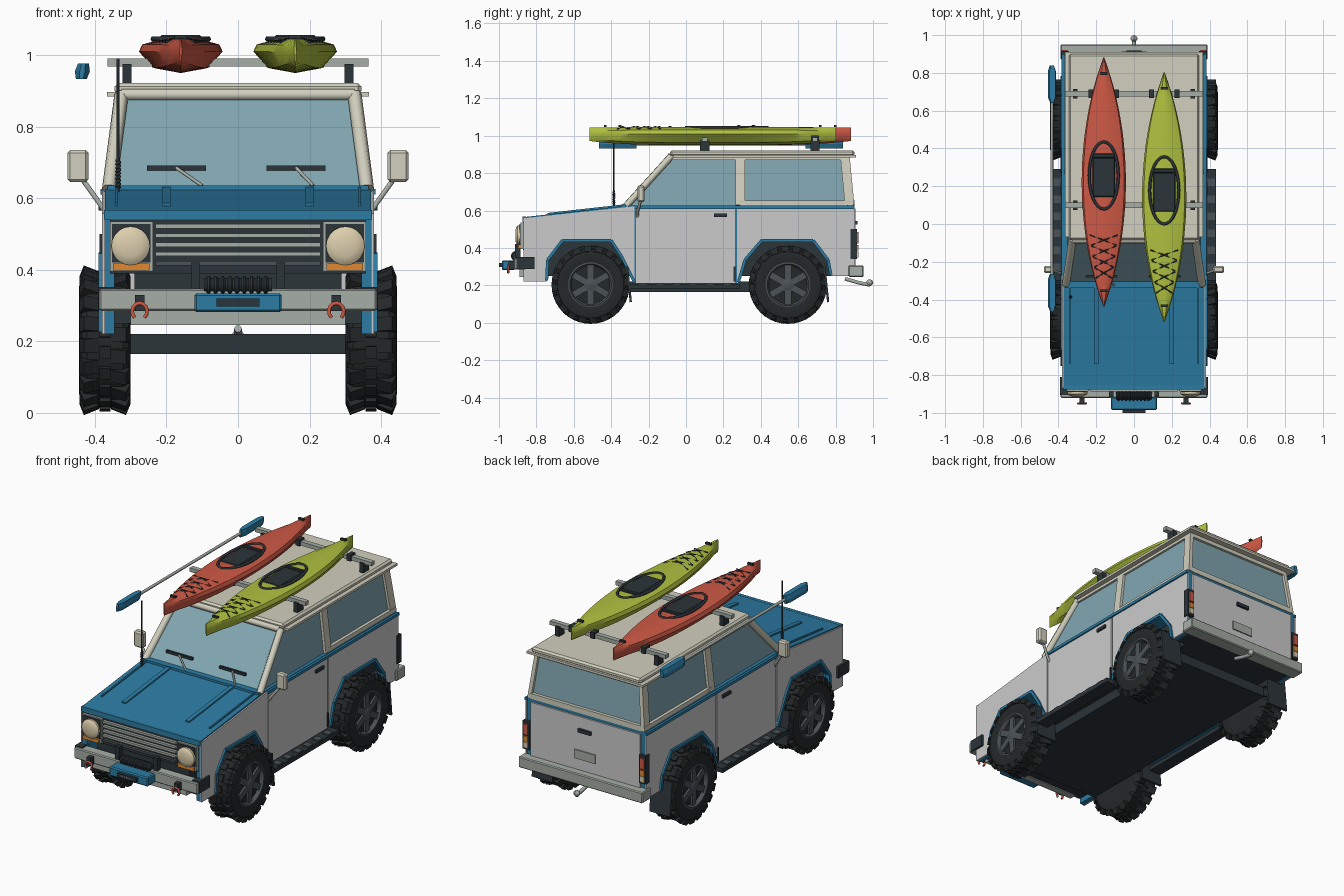
import bpy, bmesh, math
from mathutils import Vector, Matrix

if "Cube" in bpy.data.objects:
    bpy.data.objects.remove(bpy.data.objects["Cube"])

def mat(name, r, g, b):
    m = bpy.data.materials.new(name)
    m.diffuse_color = (r, g, b, 1)
    m.use_nodes = True
    m.node_tree.nodes["Principled BSDF"].inputs["Base Color"].default_value = m.diffuse_color
    return m

BLUE = mat("blue", .025, .2, .37); CREAM = mat("cream", .64, .63, .52); GLASS = mat("glass", .22, .38, .44)
DARK = mat("dark", .025, .035, .042); TYRE = mat("tyre", .018, .021, .022); RIM = mat("rim", .07, .085, .095)
STEEL = mat("steel", .38, .42, .38); RED = mat("red", .62, .1, .06); LIME = mat("lime", .43, .53, .05)
LAMP = mat("lamp", .72, .62, .42); AMBER = mat("amber", .75, .25, .03)

def finish(name, bm, m=None, smooth=False):
    bmesh.ops.recalc_face_normals(bm, faces=bm.faces)
    me = bpy.data.meshes.new(name)
    bm.to_mesh(me); bm.free()
    ob = bpy.data.objects.new(name, me)
    bpy.context.collection.objects.link(ob)
    if m: me.materials.append(m)
    if smooth:
        bpy.ops.object.select_all(action='DESELECT')
        ob.select_set(True); bpy.context.view_layer.objects.active = ob
        bpy.ops.object.shade_smooth_by_angle(angle=math.radians(35))
    return ob

def box(name, x, y, z, m=None, bev=0):
    bm = bmesh.new()
    c = [(a[0] + a[1]) / 2 for a in (x, y, z)]; s = [abs(a[1] - a[0]) for a in (x, y, z)]
    bmesh.ops.create_cube(bm, size=1, matrix=Matrix.Translation(c) @ Matrix.Diagonal((*s, 1)))
    if bev: bmesh.ops.bevel(bm, geom=bm.edges[:], offset=bev, segments=1, affect='EDGES')
    return finish(name, bm, m)

def bar_in(bm, p, q, w, h):
    p, q = Vector(p), Vector(q)
    d = (q - p).normalized()
    ref = Vector((0, 1, 0)) if abs(d.x) > .9 else Vector((1, 0, 0))
    x = (ref - d * ref.dot(d)).normalized(); y = d.cross(x)
    M = Matrix((x * w, y * h, d * (q - p).length)).transposed().to_4x4()
    bmesh.ops.create_cube(bm, size=1, matrix=Matrix.Translation((p + q) / 2) @ M)

def bars(name, segs, w, h, m=None):
    bm = bmesh.new()
    for p, q in segs: bar_in(bm, p, q, w, h)
    return finish(name, bm, m)

def loft(name, rings, m=None, smooth=False, caps=True, close=False):
    bm = bmesh.new()
    vs = [[bm.verts.new(p) for p in r] for r in rings]
    n = len(vs[0])
    for a, b in zip(vs, vs[1:] + (vs[:1] if close else [])):
        for i in range(n): bm.faces.new((a[i], a[(i + 1) % n], b[(i + 1) % n], b[i]))
    if caps and not close: bm.faces.new(vs[0]); bm.faces.new(vs[-1])
    return finish(name, bm, m, smooth)

def prism(name, pts, x0, x1, m=None):
    return loft(name, [[(x, y, z) for y, z in pts] for x in (x0, x1)], m)

def lathe(name, prof, o, m, seg=28, axis='X'):
    def P(a, h, r):
        u, v = r * math.cos(a), r * math.sin(a)
        return (o[0] + h, o[1] + u, o[2] + v) if axis == 'X' else (o[0] + u, o[1] + h, o[2] + v)
    return loft(name, [[P(math.tau * i / seg, h, r) for i in range(seg)] for h, r in prof], m, True)

def tube(name, pts, r, m=None, cyclic=False):
    cu = bpy.data.curves.new(name, 'CURVE'); cu.dimensions = '3D'
    cu.bevel_depth = r; cu.bevel_resolution = 1; cu.use_fill_caps = True
    sp = cu.splines.new('POLY'); sp.points.add(len(pts) - 1); sp.use_cyclic_u = cyclic
    for a, p in zip(sp.points, pts): a.co = (*p, 1)
    ob = bpy.data.objects.new(name, cu); bpy.context.collection.objects.link(ob)
    if m: cu.materials.append(m)
    bpy.ops.object.select_all(action='DESELECT')
    ob.select_set(True); bpy.context.view_layer.objects.active = ob
    bpy.ops.object.convert(target='MESH')

# body shell and chassis
prism("upper_body", [(-.865, .435), (-.865, .565), (-.3, .628), (.895, .628), (.895, .435)], -.372, .372, BLUE)
box("inner_body", (-.29, .29), (-.85, .88), (.25, .44), DARK)
for n, y in (("front", (-.86, -.745)), ("middle", (-.27, .28)), ("rear", (.775, .89))):
    box(n + "_floor", (-.35, .35), y, (.25, .3), DARK)
box("chassis_plate", (-.3, .3), (-.69, .73), (.165, .22), DARK)
A1 = [(-.745, .22), (-.74, .33), (-.66, .435), (-.4, .435), (-.345, .35), (-.275, .21)]
A2 = [(.28, .21), (.315, .33), (.405, .435), (.68, .435), (.76, .33), (.775, .25)]
fender = [(-.87, .22)] + A1 + [(-.275, .622), (-.3, .62), (-.87, .558)]
door = [(-.268, .21), (.262, .21), (.262, .607), (-.268, .607)]
quarter = [(.272, .21)] + A2 + [(.9, .25), (.9, .607), (.272, .607)]
sill = [(-.865, .22)] + A1 + A2 + [(.895, .25), (.895, .5), (-.865, .5)]
side = lambda s, y, z, o=0: (s * (.357 - (z - .63) * .12 + o), y, z)
for s in (1, -1):
    prism("side_shell", sill, s * .345, s * .3725, BLUE)
    for n, p in (("fender_panel", fender), ("door_panel", door), ("quarter_panel", quarter)):
        prism(n, p, s * .372, s * .38)
    for A in (A1, A2):
        P = [(s * .378, y, z + .006) for y, z in A]
        bars("arch_trim", zip(P, P[1:]), .024, .016, BLUE)
    bars("belt_line", [((s * .377, -.275, .618), (s * .377, .9, .618))], .016, .016, BLUE)
    box("door_handle", (s * .378, s * .39), (.15, .22), (.566, .584), DARK)
    box("door_hinge", (s * .378, s * .386), (.255, .265), (.22, .3), DARK)
    # running boards
    box("running_board", (s * .36, s * .434), (-.3, .29), (.18, .205), DARK)
    for i in range(6):
        box("step_tread", (s * .39, s * .43), (-.25 + i * .09, -.21 + i * .09), (.2, .212), RIM)
    # pillars and window frames
    tube("windscreen_pillar", [side(s, -.32, .625, .003), side(s, -.08, .89)], .02, CREAM)
    bars("window_frame", [(side(s, .29, .628), side(s, .29, .89)), (side(s, .875, .628), side(s, .85, .89))], .022, .05, CREAM)
    bars("window_rails", [(side(s, .29, .64), side(s, .89, .64)), (side(s, -.08, .882), side(s, .87, .882))], .022, .026, CREAM)
    # mirrors
    tube("mirror_arm", [(s * .37, -.26, .56), (s * .39, -.26, .59), (s * .44, -.24, .66)], .008, STEEL)
    box("mirror", (s * .418, s * .477), (-.26, -.222), (.645, .735), CREAM, .008)
    # tail lights
    box("tail_light_frame", (s * .345, s * .387), (.88, .915), (.34, .5), DARK)
    for z, m in ((.425, RED), (.385, AMBER), (.35, LAMP)):
        box("tail_lens", (s * .352, s * .38), (.91, .922), (z, z + (.06 if m is RED else .032)), m)
    # headlights
    box("headlight_bezel", (s * .238, s * .358), (-.885, -.86), (.395, .535), STEEL)
    box("headlight_panel", (s * .245, s * .352), (-.889, -.87), (.42, .528), DARK)
    lathe("headlight", [(0, .054), (-.012, .054), (-.018, .046), (-.024, .03)], (s * .3, -.888, .467), LAMP, 20, 'Y')
    box("indicator", (s * .248, s * .35), (-.897, -.87), (.398, .418), AMBER)
    # bumper fittings
    box("bumper_end", (s * .345, s * .392), (-.905, -.81), (.287, .352), DARK)
    box("bumper_upright", (s * .12 - .012, s * .12 + .012), (-.915, -.885), (.34, .42), DARK)
    box("shackle_mount", (s * .275 - .013, s * .275 + .013), (-.95, -.915), (.285, .33), DARK)
    arc = [math.radians(a) for a in range(-50, 231, 28)]
    tube("shackle", [(s * .275 + .021 * math.cos(a), -.95, .284 + .023 * math.sin(a)) for a in arc], .006, RED)
    # hood ribs
    for x, w in ((.2, .024), (.34, .008)):
        bars("hood_rib", [((s * x, -.74, .581), (s * x, -.33, .627))], w, .012, BLUE)

# cabin glass, roof, frames
loft("cabin_glass", [[(-.353, -.315, .625), (.353, -.315, .625), (.353, .885, .625), (-.353, .885, .625)],
                     [(-.323, -.075, .89), (.323, -.075, .89), (.323, .86, .89), (-.323, .86, .89)]], GLASS)
box("roof_gutter", (-.366, .366), (-.07, .91), (.884, .897), CREAM)
box("roof", (-.345, .345), (-.085, .9), (.89, .922), CREAM, .01)
tube("windscreen_header", [(-.325, -.085, .89), (.325, -.085, .89)], .018, CREAM)
bars("rear_window_frame", [((-.35, .885, .642), (.35, .885, .642)), ((-.32, .862, .878), (.32, .862, .878))], .03, .03, CREAM)
box("cowl", (-.365, .365), (-.34, -.29), (.615, .636), BLUE)
box("hood_lip", (-.374, .374), (-.875, -.855), (.54, .567), BLUE)
for x0, x1, xa in ((-.255, -.09, -.1), (.08, .245, .21)):
    bars("wiper_blade", [((x0, -.278, .685), (x1, -.278, .685))], .012, .014, DARK)
    tube("wiper_arm", [((x0 + x1) / 2, -.282, .685), (xa, -.325, .635)], .005, STEEL)

# grille
box("grille_back", (-.358, .358), (-.872, -.855), (.39, .54), DARK)
for i in range(5):
    box("grille_slat", (-.23, .23), (-.888, -.868), (.412 + i * .026, .424 + i * .026), STEEL if i else RIM)

# front bumper and winch
box("front_bumper", (-.388, .388), (-.92, -.86), (.285, .347), STEEL, .005)
box("bumper_valance", (-.3, .3), (-.89, -.85), (.245, .285), STEEL)
drum = [(-.095 + i * .005, (.026 if 1 < i < 37 and i // 2 % 2 else .02)) for i in range(39)]
lathe("winch_drum", drum, (0, -.91, .357), DARK, 14)
box("fairlead_plate", (-.122, .122), (-.985, -.915), (.282, .334), BLUE, .006)
box("fairlead_slot", (-.06, .06), (-1, -.98), (.298, .32), DARK)
box("winch_hook", (-.045, .045), (-1, -.985), (.305, .313), STEEL)

# rear end
box("tailgate", (-.345, .345), (.893, .905), (.3, .61))
box("tailgate_handle", (-.04, .04), (.9, .918), (.525, .545), DARK)
box("rear_plate", (-.065, .065), (.9, .912), (.37, .42), STEEL)
box("rear_bumper", (-.39, .39), (.87, .95), (.245, .307), STEEL, .005)
tube("tow_bar", [(0, .85, .235), (0, .92, .215), (0, .985, .202)], .011, STEEL)
lathe("tow_ball", [(-.018, .004), (-.012, .013), (0, .018), (.012, .013), (.018, .004)], (0, .982, .214), STEEL, 12)

# wheels
def wheel(s, y):
    o = (s * .372, y, .203); X = lambda pr: [(s * h, r) for h, r in pr]
    lathe("tyre", X([(-.06, .1), (-.072, .15), (-.066, .178), (-.05, .19), (.05, .19), (.066, .178),
                     (.072, .15), (.066, .118), (.05, .112)]), o, TYRE)
    lathe("rim_ring", X([(.04, .112), (.068, .12), (.07, .112), (.045, .1)]), o, RIM)
    lathe("rim_disc", X([(.03, .118), (.036, .118)]), o, DARK)
    lathe("hub", X([(.03, .036), (.062, .034), (.068, .022)]), o, RIM, 12)
    bm, bs = bmesh.new(), bmesh.new()
    at = lambda a, r, h: (o[0] + s * h, y + r * math.cos(a), o[2] + r * math.sin(a))
    for i in range(20):
        for k in (-1, 1):
            a = math.tau * (i + .25 * k) / 20
            bar_in(bm, at(a, .17, k * .05), at(a, .2, k * .038), .045, .04)
        bar_in(bm, at(a + .1, .17, 0), at(a + .1, .198, 0), .03, .035)
    for i in range(6):
        a = math.tau * (i + .5) / 6
        bar_in(bs, at(a, .025, .056), at(a, .108, .052), .016, .036)
    finish("tyre_lugs", bm, TYRE); finish("wheel_spokes", bs, RIM)

for s in (1, -1):
    for y in (-.51, .545):
        wheel(s, y)
        bars("mud_flap", [((s * .37, y + .195, .3), (s * .37, y + .215, .11))], .13, .012, DARK)
for y in (-.51, .545):
    tube("axle", [(-.33, y, .2), (.33, y, .2)], .02, DARK)

# aerial
tube("aerial", [(-.335, -.386, .61), (-.335, -.386, .99)], .004, DARK)
lathe_pts = [(-.335 + .005 * math.cos(i), -.386 + .005 * math.sin(i), .63 + i * .0016) for i in range(48)]
tube("aerial_spring", lathe_pts, .004, DARK)

# roof rack
for y in (.1, .69):
    box("rack_crossbar", (-.365, .365), (y - .014, y + .014), (.968, .99), STEEL)
    for s in (1, -1):
        box("rack_foot", (s * .298, s * .323), (y - .025, y + .025), (.915, .975), DARK)
        for x in (-.16, .16):
            box("kayak_cradle", (x + s * .055, x + s * .08), (y - .022, y + .022), (.965, 1), DARK)

# kayaks
def kayak(x, y, m):
    half = [(0, -.05), (.65, -.036), (1, .01), (.92, .03), (.4, .046)]
    sec = half + [(-a, b) for a, b in half[:0:-1]]
    rings = []
    for i in range(25):
        t = -1 + i / 12
        w = max(.117 * (1 - abs(t) ** 2) ** .92 if abs(t) < 1 else 0, .003)
        rings.append([(x + a * w, y + .659 * t, 1 + b + (.022 * t ** 4 if b < 0 else -.003 * t ** 4)) for a, b in sec])
    loft("kayak_hull", rings, m, True)
    ring = [math.tau * i / 32 for i in range(32)]
    tube("cockpit_rim", [(x + .077 * math.cos(a), y + .035 + .178 * math.sin(a), 1.045) for a in ring], .008, DARK, True)
    box("kayak_seat", (x - .06, x + .06), (y - .08, y + .13), (1.03, 1.05), DARK, .006)
    box("kayak_seat_back", (x - .058, x + .058), (y + .128, y + .15), (1.03, 1.056), DARK, .004)
    for i in range(4):
        v = y - .28 - i * .058; w = .075 - i * .009
        for s in (1, -1):
            tube("deck_bungee", [(x - s * w, v, 1.036), (x, v - .027, 1.049), (x + s * w * .9, v - .055, 1.036)], .0035, DARK)
    for e in (-.575, .575):
        box("carry_handle", (x - .017, x + .017), (y + e - .007, y + e + .007), (1.046, 1.056), DARK)

kayak(-.16, .222, RED)
kayak(.16, .143, LIME)

# paddle
tube("paddle_shaft", [(-.435, -.4, .955), (-.435, .8, .955)], .008, STEEL)
for y in (-.365, .74):
    pts = [(-.1, .35), (-.07, 1), (.07, 1), (.1, .5), (.1, -.5), (.07, -1), (-.07, -1), (-.1, -.35)]
    loft("paddle_blade", [[(-.435 + .019 * k * u + .003 * h, y + v, .955 + .022 * h) for v, u in pts]
                          for h, k in ((-1, .8), (0, 1.1), (1, .8))], BLUE)
